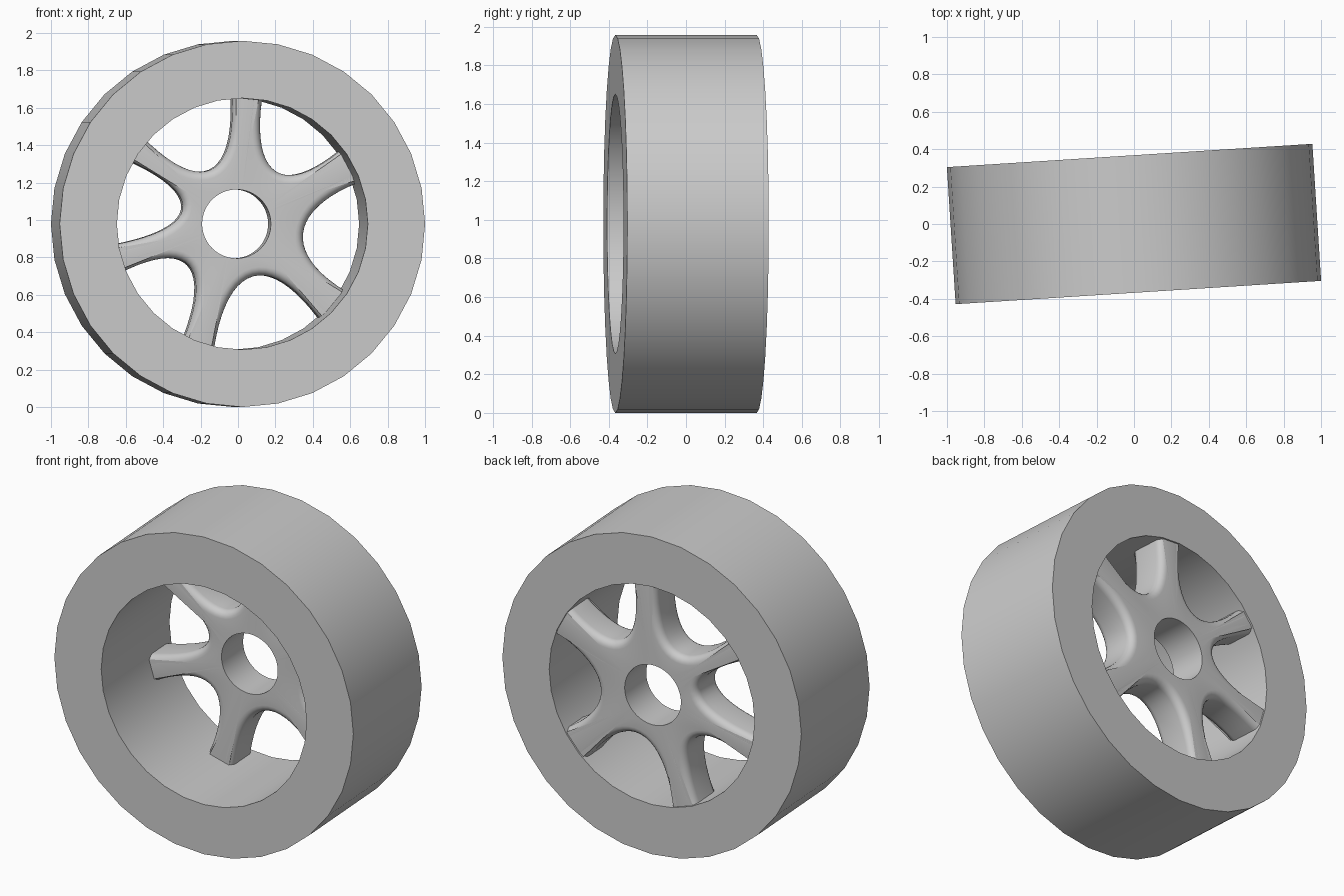
import bpy, bmesh
from math import sin, cos, pi, radians
from mathutils import Vector

cube = bpy.data.objects.get("Cube")
if cube:
    bpy.data.objects.remove(cube)

RADIUS, RIM, HALF_WIDTH = 0.979, 0.6725, 0.367
HOLE = 0.184
HUB_FRONT, HUB_BACK, ROUND = 0.125, 0.357, 0.045

grey = bpy.data.materials.new("plain_grey")
grey.use_nodes = True
grey.diffuse_color = (0.6, 0.6, 0.6, 1)
grey.node_tree.nodes["Principled BSDF"].inputs["Base Color"].default_value = (0.6, 0.6, 0.6, 1)


def polar(r, a):
    return Vector((r * cos(a), r * sin(a)))


def circle(r, n):
    return [polar(r, 2 * pi * i / n) for i in range(n)]


def build(name, loops):
    """Bridge (outline, depth) loops into a closed ring-shaped solid."""
    bm = bmesh.new()
    rows = [[bm.verts.new((p.x, y, p.y)) for p in pts] for pts, y in loops]
    n = len(rows[0])
    for a, b in zip(rows, rows[1:] + rows[:1]):
        for i in range(n):
            j = (i + 1) % n
            bm.faces.new((a[i], a[j], b[j], b[i]))
    bmesh.ops.recalc_face_normals(bm, faces=bm.faces)
    mesh = bpy.data.meshes.new(name)
    bm.to_mesh(mesh)
    bm.free()
    mesh.materials.append(grey)
    obj = bpy.data.objects.new(name, mesh)
    bpy.context.collection.objects.link(obj)
    obj.location.z = RADIUS
    obj.rotation_euler.z = radians(3.65)
    bpy.ops.object.select_all(action='DESELECT')
    obj.select_set(True)
    bpy.context.view_layer.objects.active = obj
    bpy.ops.object.shade_smooth_by_angle(angle=radians(35))
    return obj


# Tyre: thick flat-sided ring
outer, inner = circle(RADIUS, 32), circle(RIM, 32)
build("tyre", [(outer, -HALF_WIDTH), (outer, HALF_WIDTH),
               (inner, HALF_WIDTH), (inner, -HALF_WIDTH)])

# Spokes: (angle, half width in degrees), then the valley (angle, radius) after each
spokes = [(85, 6.8), (143.4, 6.3), (196.3, 6.7), (252.8, 7.2), (320, 8.5), (386.8, 8.2)]
valleys = [(115, 0.32), (165, 0.296), (221, 0.337), (288, 0.295), (352, 0.363), (413, 0.353)]
STEPS = 20

outline, hole = [], []
for k, (valley_angle, valley_r) in enumerate(valleys):
    a0, w0 = spokes[k]
    a1, w1 = spokes[(k + 1) % 6]
    if a1 < a0:
        a1 += 360
    p0 = polar(RIM + 0.01, radians(a0 + w0))
    p1 = polar(RIM + 0.01, radians(a1 - w1))
    mid = (p0 + p1) / 2
    reach = mid + (polar(valley_r, radians(valley_angle)) - mid) * 4 / 3
    c0, c1 = reach + (p0 - mid) * 0.4, reach + (p1 - mid) * 0.4
    gap = [p0 * 1.17]
    for i in range(STEPS + 1):
        t = i / STEPS
        s = 1 - t
        gap.append(p0 * s**3 + c0 * 3 * s * s * t + c1 * 3 * s * t * t + p1 * t**3)
    gap.append(p1 * 1.17)
    outline += gap
    hole += [polar(HOLE, radians(a0 + (a1 - a0) * (j + 0.5) / len(gap)))
             for j in range(len(gap))]


def inset(points, d):
    out = []
    for i, p in enumerate(points):
        t = (points[(i + 1) % len(points)] - points[i - 1]).normalized()
        out.append(p + Vector((-t.y, t.x)) * d)
    return out


# Hub and spokes in one piece, with rounded edges and a straight bore
loops = [(hole, HUB_FRONT)]
arc = [i * pi / 10 for i in range(6)]
for a in arc:
    loops.append((inset(outline, ROUND * (1 - sin(a))), HUB_FRONT + ROUND * (1 - cos(a))))
for a in reversed(arc):
    loops.append((inset(outline, ROUND * (1 - sin(a))), HUB_BACK - ROUND * (1 - cos(a))))
loops.append((hole, HUB_BACK))
build("hub_and_spokes", loops)
